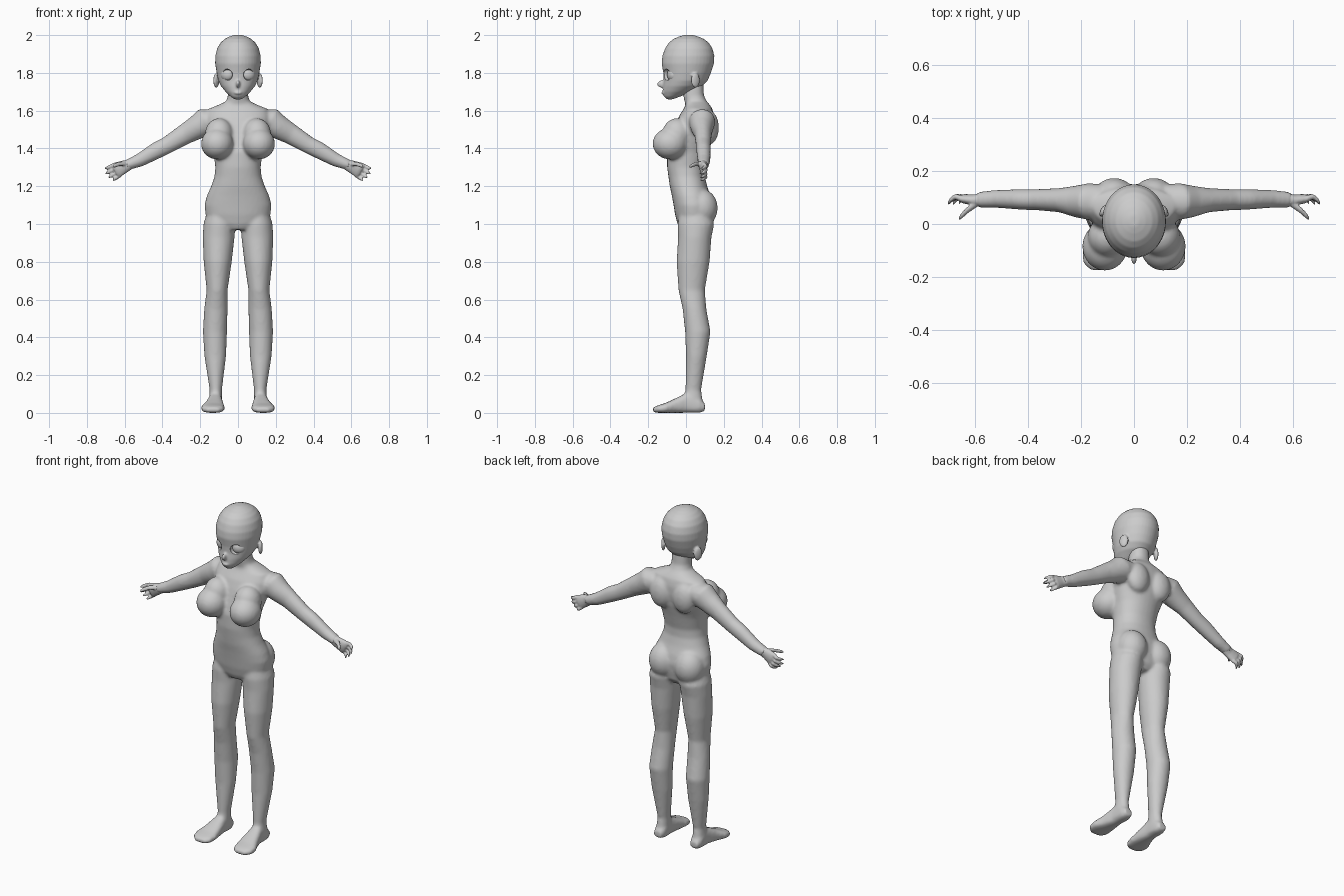
import bpy, bmesh, math
from mathutils import Matrix, Vector

X, Y, Z = Vector((1, 0, 0)), Vector((0, 1, 0)), Vector((0, 0, 1))


def tube(bm, secs, u, v, n=24, p=1.0):
    """Closed loft through sections (centre, radius along u, radius along v)."""
    rings = []
    for c, ru, rv in secs:
        ring = []
        for i in range(n):
            a = 2 * math.pi * i / n
            cs, sn = math.cos(a), math.sin(a)
            cs = math.copysign(abs(cs) ** p, cs)
            sn = math.copysign(abs(sn) ** p, sn)
            ring.append(bm.verts.new(Vector(c) + u * ru * cs + v * rv * sn))
        rings.append(ring)
    for a, b in zip(rings, rings[1:]):
        for i in range(n):
            j = (i + 1) % n
            bm.faces.new((a[i], a[j], b[j], b[i]))
    bm.faces.new(rings[0][::-1])
    bm.faces.new(rings[-1])


def ball(bm, c, r, rot=0.0):
    m = Matrix.Translation(c) @ Matrix.Rotation(rot, 4, 'Z') @ Matrix.Diagonal((*r, 1))
    bmesh.ops.create_uvsphere(bm, u_segments=24, v_segments=16, radius=1, matrix=m)


def finish(name, bm, voxel=0, smooth=0):
    bmesh.ops.recalc_face_normals(bm, faces=bm.faces[:])
    for f in bm.faces:
        f.smooth = True
    me = bpy.data.meshes.new(name)
    bm.to_mesh(me)
    bm.free()
    ob = bpy.data.objects.new(name, me)
    bpy.context.collection.objects.link(ob)
    if voxel:
        m = ob.modifiers.new("fuse", 'REMESH')
        m.mode, m.voxel_size, m.use_smooth_shade = 'VOXEL', voxel, True
        m = ob.modifiers.new("blend", 'SMOOTH')
        m.factor, m.iterations = 0.5, smooth
    return ob


def level(rows):
    """Horizontal sections from (z, half width, y front, y back)."""
    return [((0, (f + b) / 2, z), w, (b - f) / 2) for z, w, f, b in rows]


# Torso and neck
body = bmesh.new()
tube(body, level([
    (.97, .08, -.03, .10), (1.0, .15, -.045, .125), (1.05, .172, -.058, .135),
    (1.1, .178, -.066, .14), (1.15, .165, -.075, .13), (1.2, .142, -.086, .112),
    (1.25, .125, -.093, .10), (1.3, .12, -.10, .10), (1.38, .13, -.10, .12),
    (1.45, .15, -.08, .14), (1.52, .17, -.058, .15), (1.57, .17, -.038, .15),
    (1.61, .155, -.012, .14), (1.632, .10, -.002, .125), (1.65, .062, -.008, .11),
    (1.68, .054, -.015, .095), (1.78, .05, -.01, .09)]), X, Y, 32, .92)

leg = [(1.08, .03, .16, -.03, .12), (1.0, .015, .183, -.045, .15),
       (.93, .018, .187, -.042, .135), (.8, .033, .182, -.05, .125),
       (.65, .055, .166, -.04, .10), (.55, .055, .179, -.018, .108),
       (.43, .058, .186, -.005, .13), (.3, .063, .178, 0, .11),
       (.12, .085, .15, -.003, .08), (.06, .085, .155, -.02, .09),
       (.01, .085, .15, 0, .09)]
foot = [(.10, .095, .145, .01, .05), (.07, .085, .155, 0, .08),
        (0, .083, .158, 0, .105), (-.06, .075, .175, 0, .075),
        (-.11, .07, .197, 0, .052), (-.15, .075, .192, 0, .04),
        (-.175, .10, .165, .004, .028)]
arm = [(.11, .085, 1.555, .062, .058), (.17, .085, 1.542, .07, .076),
       (.22, .085, 1.51, .06, .064), (.28, .09, 1.476, .046, .055),
       (.37, .092, 1.42, .04, .046), (.43, .093, 1.39, .039, .045),
       (.52, .095, 1.338, .034, .036), (.59, .092, 1.31, .03, .028)]
palm = [(.57, .092, 1.317, .028, .027), (.60, .09, 1.305, .022, .034),
        (.64, .095, 1.287, .018, .042), (.652, .096, 1.28, .012, .038)]
thumb = [(.595, .08, 1.32, .016, .014), (.63, .052, 1.318, .012, .012),
         (.65, .033, 1.31, .011, .011), (.662, .02, 1.303, .006, .006)]

for s in (-1, 1):
    side = "left" if s > 0 else "right"
    V = Vector((.49 * s, 0, .87))
    D = Vector((.87 * s, 0, -.49))

    def limb(rows):
        return [((s * x, y, z), a, b) for x, y, z, a, b in rows]

    # Legs and feet
    tube(body, [((s * (a + b) / 2, (f + k) / 2, z), (b - a) / 2, (k - f) / 2)
                for z, a, b, f, k in leg], X, Y)
    tube(body, [((s * (a + b) / 2, y, (l + h) / 2), (b - a) / 2, (h - l) / 2)
                for y, a, b, l, h in foot], X, Z, 24, .75)
    # Arms
    tube(body, limb(arm), Y, V)
    # Bust, upper chest, shoulder blades, buttocks
    ball(body, (s * .11, -.085, 1.425), (.086, .092, .083))
    ball(body, (s * .10, -.048, 1.475), (.075, .078, .085))
    ball(body, (s * .075, .122, 1.51), (.07, .052, .09))
    ball(body, (s * .085, .082, 1.085), (.086, .086, .10))

    # Hands with curled fingers and opposing thumb
    hand = bmesh.new()
    tube(hand, limb(palm), Y, V, 16)
    tube(hand, limb(thumb), Y, V, 10)
    for t, length in ((.031, .056), (.011, .066), (-.010, .062), (-.030, .05)):
        base = Vector((s * .637, .096, 1.287)) + V * t
        tube(hand, [(base + D * (length * k) + V * t * .2 * k + Y * dy, r, r)
                    for k, dy, r in ((0, 0, .012), (.45, .008, .0105),
                                     (.8, -.004, .0095), (1, -.02, .006))], Y, V, 10)
    finish(side + "_hand", hand, .0045, 2)

finish("body", body, .009, 6)

# Head with ears, nose and lips
head = bmesh.new()
tube(head, level([
    (1.66, .018, -.10, -.07), (1.675, .04, -.117, -.03), (1.70, .066, -.123, .03),
    (1.73, .09, -.122, .085), (1.76, .104, -.118, .115), (1.80, .113, -.12, .132),
    (1.85, .121, -.129, .148), (1.89, .12, -.125, .15), (1.93, .11, -.111, .14),
    (1.96, .092, -.091, .12), (1.98, .07, -.066, .094), (1.993, .044, -.035, .064),
    (2.001, .018, -.008, .034)]), X, Y, 40)
ball(head, (0, -.124, 1.741), (.011, .029, .02))
ball(head, (0, -.119, 1.694), (.022, .013, .008))
for s in (-1, 1):
    ball(head, (s * .115, .05, 1.76), (.012, .026, .04), s * .5)
head = finish("head", head, .006, 3)

# Eye sockets and white eyes
sockets = bmesh.new()
for s in (-1, 1):
    ball(sockets, (s * .058, -.104, 1.79), (.031, .03, .03), s * .45)
sockets = finish("socket_cutter", sockets)
sockets.hide_render = True
sockets.hide_viewport = False
sockets.display_type = 'WIRE'
cut = head.modifiers.new("sockets", 'BOOLEAN')
cut.operation, cut.object = 'DIFFERENCE', sockets

white = bpy.data.materials.new("eye_white")
white.diffuse_color = (1, 1, 1, 1)
for s in (-1, 1):
    eye = bmesh.new()
    ball(eye, (s * .057, -.072, 1.79), (.036, .026, .034), s * .45)
    eye = finish(("left" if s > 0 else "right") + "_eye", eye)
    eye.data.materials.append(white)
